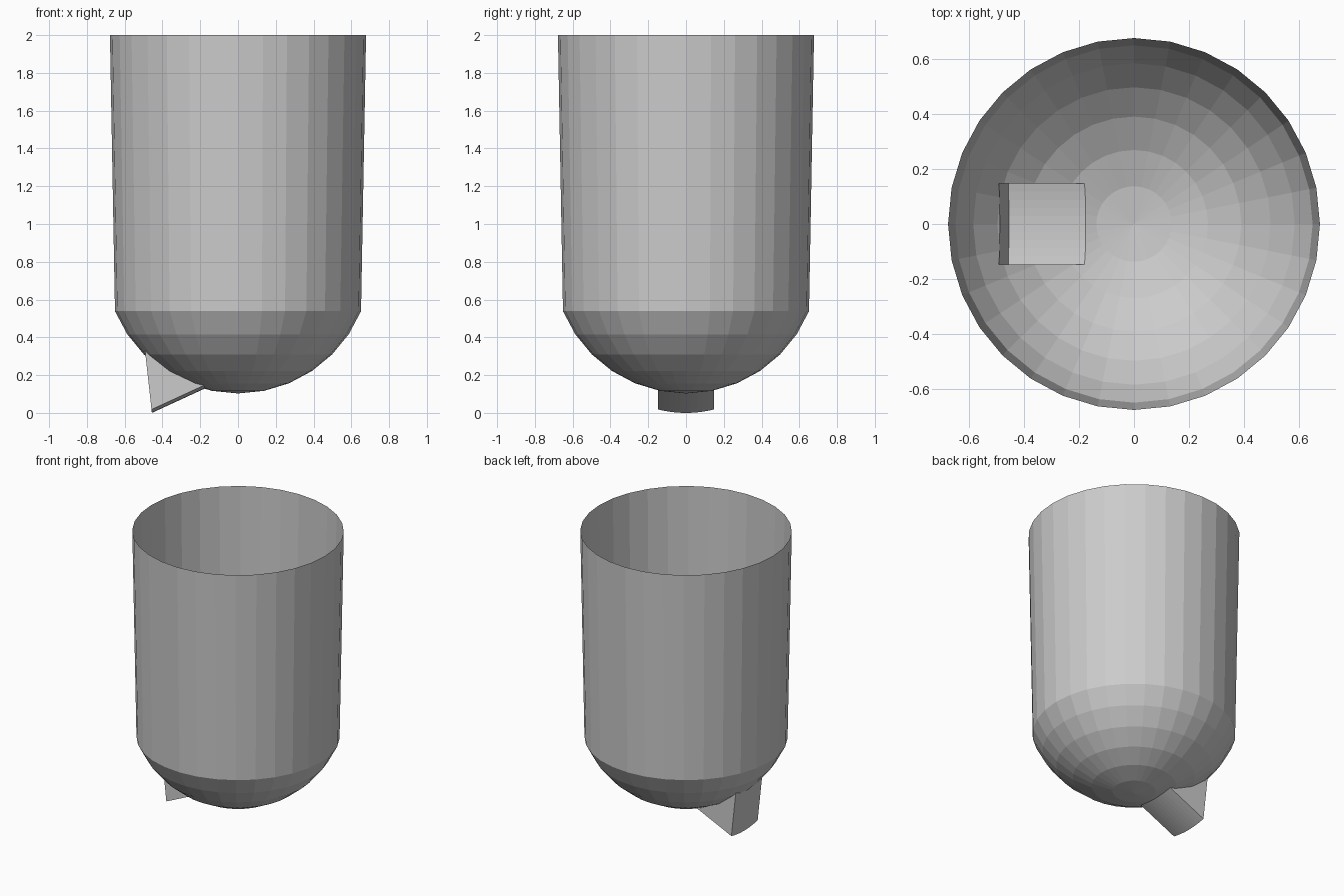
import bpy, bmesh, math

if "Cube" in bpy.data.objects:
    bpy.data.objects.remove(bpy.data.objects["Cube"])

SIDES = 32


def make_object(name, rings, pole=None):
    """Skin equal-length point loops, closing the ends with a pole or a cap."""
    bm = bmesh.new()
    loops = [[bm.verts.new(p) for p in ring] for ring in rings]
    n = len(loops[0])
    for a, b in zip(loops, loops[1:]):
        for i in range(n):
            j = (i + 1) % n
            bm.faces.new((a[i], a[j], b[j], b[i]))
    if pole:
        tip = bm.verts.new(pole)
        for i in range(n):
            bm.faces.new((tip, loops[0][(i + 1) % n], loops[0][i]))
    else:
        bm.faces.new(loops[0])
    bm.faces.new(loops[-1])
    bmesh.ops.recalc_face_normals(bm, faces=bm.faces)
    mesh = bpy.data.meshes.new(name)
    bm.to_mesh(mesh)
    bm.free()
    obj = bpy.data.objects.new(name, mesh)
    bpy.context.collection.objects.link(obj)
    return obj


def circle(r, z):
    return [(r * math.cos(2 * math.pi * i / SIDES),
             r * math.sin(2 * math.pi * i / SIDES), z) for i in range(SIDES)]


# Cup: round bottom from a sphere of radius 0.705, slightly flared wall
R, CZ = 0.705, 0.808
profile = [(R * math.sin(math.radians(11.25 * k)),
            CZ - R * math.cos(math.radians(11.25 * k))) for k in range(1, 7)]
profile.append((0.678, 2.0))
cup = make_object("cup", [circle(r, z) for r, z in profile], (0, 0, CZ - R))

# Slanted pocket: flat sides, gently rounded floor, steep outer end
HALF, SAG, STEPS = 0.147, 0.018, 10
section = []
for i in range(STEPS + 1):
    t = -1 + 2 * i / STEPS
    section.append((t * HALF, SAG * t * t))
section += [(HALF, 0.45), (-HALF, 0.45)]
outer = [(-0.456 - 0.11 * h, y, h) for y, h in section]
inner = [(x + 0.38, y, z + 0.38 * 0.46) for x, y, z in outer]
pocket = make_object("pocket_helper", [outer, inner])
pocket.hide_render = True

# Join the pocket to the cup so that it opens into the bowl
mod = cup.modifiers.new("join_pocket", "BOOLEAN")
mod.operation = "UNION"
mod.solver = "EXACT"
mod.object = pocket
bpy.context.view_layer.objects.active = cup
cup.select_set(True)
bpy.ops.object.modifier_apply(modifier=mod.name)
bpy.data.objects.remove(pocket)

# Open the top
bm = bmesh.new()
bm.from_mesh(cup.data)
lid = [f for f in bm.faces if all(v.co.z > 1.99 for v in f.verts)]
bmesh.ops.delete(bm, geom=lid, context="FACES")
bm.to_mesh(cup.data)
bm.free()
